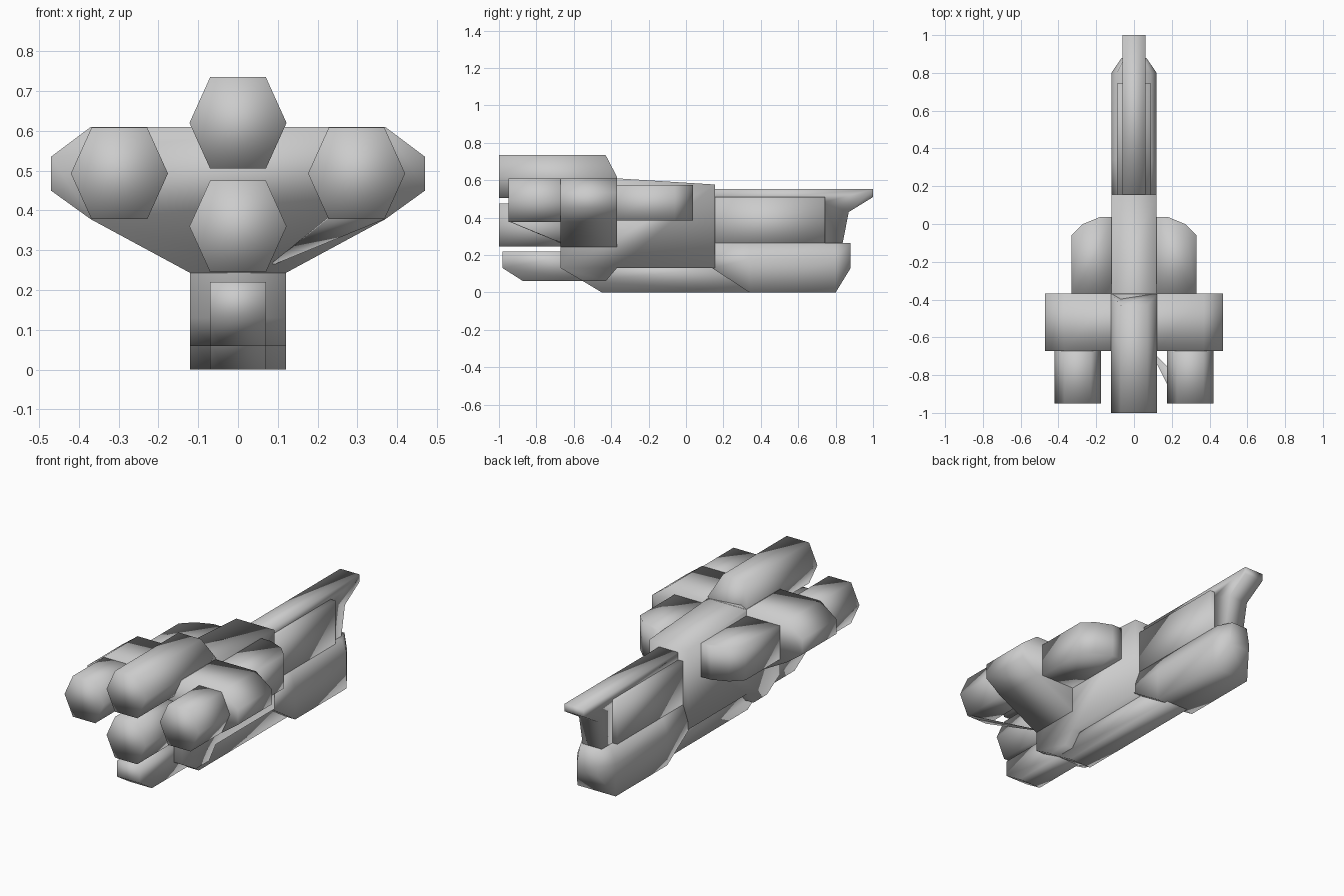
import bpy, bmesh

if "Cube" in bpy.data.objects:
    bpy.data.objects.remove(bpy.data.objects["Cube"])


def loft(name, rings, mirror=False):
    """Skin equal-length rings of 3D points, cap both ends, shade smooth."""
    bm = bmesh.new()
    vr = [[bm.verts.new(p) for p in ring] for ring in rings]
    n = len(vr[0])
    for a, b in zip(vr, vr[1:]):
        for i in range(n):
            j = (i + 1) % n
            bm.faces.new((a[i], a[j], b[j], b[i]))
    bm.faces.new(vr[0][::-1])
    bm.faces.new(vr[-1])
    bmesh.ops.recalc_face_normals(bm, faces=bm.faces)
    for f in bm.faces:
        f.smooth = True
    me = bpy.data.meshes.new(name)
    bm.to_mesh(me)
    bm.free()
    ob = bpy.data.objects.new(name, me)
    bpy.context.collection.objects.link(ob)
    if mirror:
        ob.modifiers.new("mirror", 'MIRROR')
    return ob


def side_profile(name, pts, half_w):
    """Extrude a (y, z) outline across the centre line."""
    return loft(name, [[(x, y, z) for y, z in pts] for x in (-half_w, half_w)])


def hexagon(cx, cz, y, y_top=None):
    yt = y if y_top is None else y_top
    shape = [(0.07, 0.115), (0.122, 0), (0.07, -0.115), (-0.07, -0.115), (-0.122, 0), (-0.07, 0.115)]
    return [(cx + x, yt if z > 0 else y, cz + z) for x, z in shape]


# Engines
loft("top_engine", [hexagon(0, 0.62, -1.0), hexagon(0, 0.62, -0.37, -0.43)])
loft("centre_engine", [hexagon(0, 0.36, -1.0), hexagon(0, 0.36, -0.6)])
loft("side_engine", [hexagon(0.298, 0.493, -0.95), hexagon(0.298, 0.493, -0.6)], mirror=True)
side_profile("lower_thruster", [(-0.98, 0.22), (-0.98, 0.13), (-0.87, 0.06), (-0.5, 0.06), (-0.5, 0.22)], 0.07)

# Main hull and narrow belly keel
side_profile("hull", [(-0.67, 0.61), (-0.37, 0.61), (0.155, 0.577), (0.155, 0.13),
                      (-0.37, 0.13), (-0.43, 0.06), (-0.55, 0.06), (-0.67, 0.13)], 0.12)
side_profile("belly_keel", [(-0.6, 0.15), (-0.55, 0.06), (-0.45, 0), (0.36, 0), (0.36, 0.15)], 0.07)

# Wing block spanning both sides
half = [(0.12, 0.61), (0.37, 0.61), (0.47, 0.535), (0.47, 0.45), (0.37, 0.378), (0.12, 0.243)]
outline = half + [(-x, z) for x, z in reversed(half)]
loft("wing_block", [[(x, y, z) for x, z in outline] for y in (-0.672, -0.368)])

# Side pods
plan = [(0.1, -0.4), (0.33, -0.4), (0.33, -0.06), (0.27, 0.0), (0.18, 0.037), (0.1, 0.037)]
loft("side_pod", [[(x, y, z) for x, y in plan] for z in (0.385, 0.575)], mirror=True)

# Forward keel: stepped section tapering at the nose
sections = [(0.14, 0.13, 0.12, 0.09, 0.265), (0.34, 0.0, 0.12, 0.09, 0.265),
            (0.80, 0.0, 0.12, 0.09, 0.265), (0.88, 0.13, 0.065, 0.05, 0.265)]
loft("forward_keel", [[(-w, y, z0), (w, y, z0), (w, y, 0.18), (t, y, zt), (-t, y, zt), (-w, y, 0.18)]
                      for y, z0, w, t, zt in sections])

# Forward panel and boom with its hooked tip
side_profile("forward_panel", [(0.13, 0.51), (0.743, 0.51), (0.743, 0.24), (0.13, 0.24)], 0.09)
side_profile("boom", [(0.13, 0.552), (1.0, 0.552), (1.0, 0.51), (0.87, 0.43), (0.835, 0.25),
                      (0.73, 0.25), (0.73, 0.48), (0.13, 0.48)], 0.06)

# Thin brace under the right engine
tri = [(0.225, -0.945, 0.378), (0.368, -0.945, 0.378), (0.08, -0.66, 0.26)]
loft("engine_brace", [tri, [(x, y, z + 0.004) for x, y, z in tri]])
